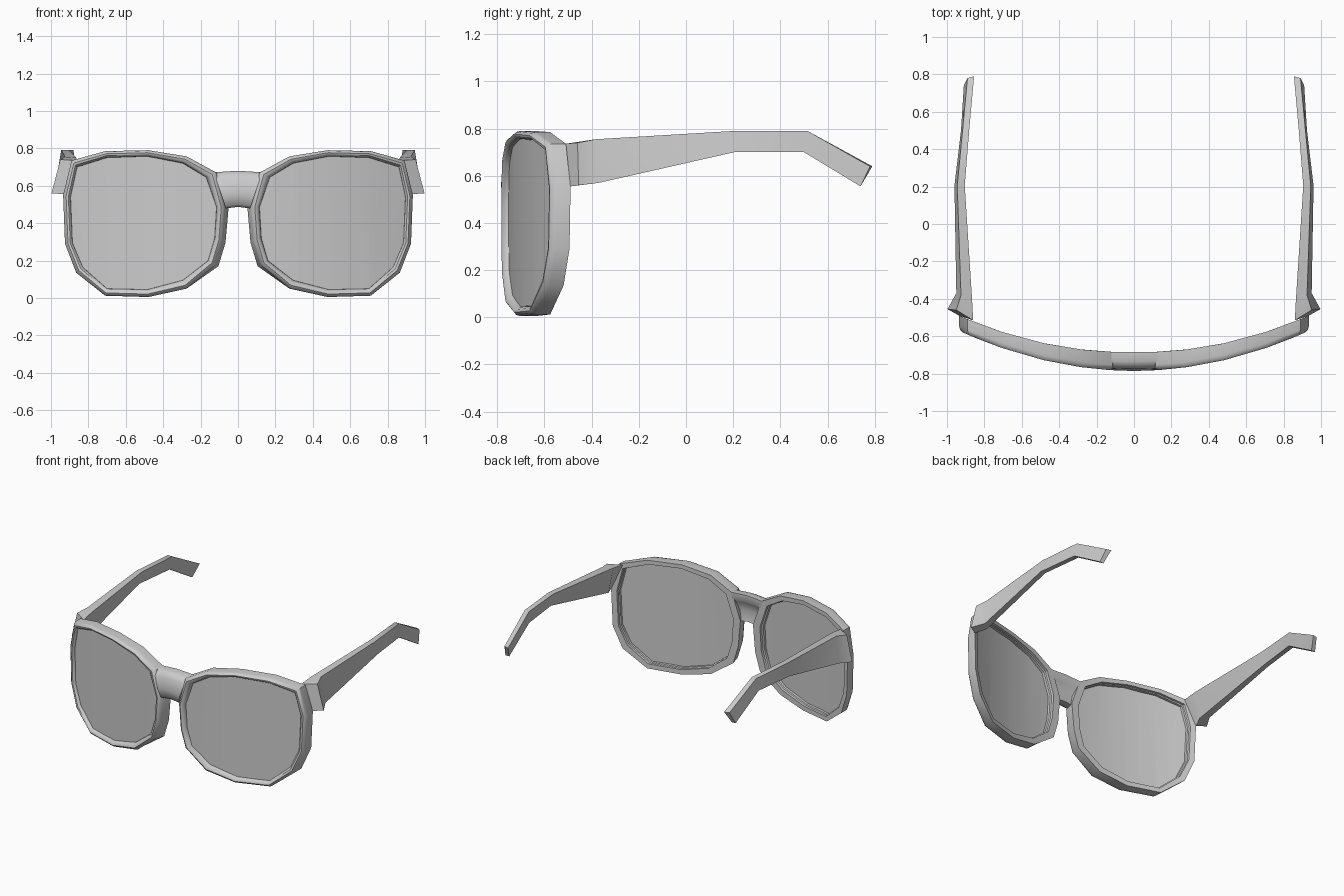
import bpy, bmesh, math

cube = bpy.data.objects.get("Cube")
if cube:
    bpy.data.objects.remove(cube, do_unlink=True)

grey = bpy.data.materials.new("plain grey")
grey.use_nodes = True
grey.diffuse_color = (0.6, 0.6, 0.6, 1)
grey.node_tree.nodes["Principled BSDF"].inputs["Base Color"].default_value = (0.6, 0.6, 0.6, 1)


def wrap(x, d):
    """Depth position on the face curve, d behind the front surface."""
    return -0.785 + 0.245 * x * x + d * (1 - 0.2 * abs(x))


def finish(name, bm, side=1, angle=35):
    for v in bm.verts:
        v.co.x *= side
    bmesh.ops.recalc_face_normals(bm, faces=bm.faces)
    mesh = bpy.data.meshes.new(name)
    bm.to_mesh(mesh)
    bm.free()
    mesh.materials.append(grey)
    ob = bpy.data.objects.new(name, mesh)
    bpy.context.collection.objects.link(ob)
    bpy.ops.object.select_all(action='DESELECT')
    ob.select_set(True)
    bpy.context.view_layer.objects.active = ob
    bpy.ops.object.shade_smooth_by_angle(angle=math.radians(angle))
    return ob


def loft(sections, closed=False):
    """Skin a list of equal point loops; cap the ends unless closed."""
    bm = bmesh.new()
    rows = [[bm.verts.new(p) for p in s] for s in sections]
    n = len(rows[0])
    pairs = list(zip(rows, rows[1:]))
    if closed:
        pairs.append((rows[-1], rows[0]))
    for a, b in pairs:
        for i in range(n):
            j = (i + 1) % n
            bm.faces.new((a[i], a[j], b[j], b[i]))
    if not closed:
        bm.faces.new(rows[0])
        bm.faces.new(rows[-1])
    return bm


# Rim outlines (x, z), from the bridge over the top and back by the nose
outer = [(.115, .67), (.275, .757), (.48, .79), (.71, .785), (.89, .735),
         (.935, .55), (.925, .29), (.865, .135), (.71, .012), (.48, .005),
         (.275, .05), (.105, .17), (.067, .295), (.05, .485)]
inner = [(.17, .645), (.295, .72), (.485, .757), (.70, .75), (.86, .70),
         (.895, .54), (.885, .295), (.83, .165), (.70, .05), (.485, .045),
         (.295, .095), (.16, .20), (.125, .32), (.115, .485)]
# Rim cross-section: (share of the way inward, depth)
profile = [(0, .1), (0, .03), (.12, .01), (.4, 0), (.7, .004), (.95, .02),
           (1, .035), (1, .075), (.85, .08), (.85, .1)]


def rim():
    sections = []
    for (ox, oz), (ix, iz) in zip(outer, inner):
        row = []
        for t, d in profile:
            if ox < .11:                       # nose side widens to the back
                t = t + (1 - t) * .35 * (1 - d / .1)
            x, z = ox + (ix - ox) * t, oz + (iz - oz) * t
            row.append((x, wrap(x, d), z))
        sections.append(row)
    return loft(sections, closed=True)


def lens():
    """Flat outline cut into strips, bent to the curve and thickened."""
    bm = bmesh.new()
    bm.faces.new([bm.verts.new((x, 0, z)) for x, z in inner])
    for k in range(2, 9):
        bmesh.ops.bisect_plane(bm, geom=bm.verts[:] + bm.edges[:] + bm.faces[:],
                               plane_co=(k * .1, 0, 0), plane_no=(1, 0, 0))
    back = bmesh.ops.extrude_face_region(bm, geom=bm.faces[:])["geom"]
    back = {v for v in back if isinstance(v, bmesh.types.BMVert)}
    for v in bm.verts:
        v.co.y = wrap(v.co.x, .055 if v in back else .03)
    return bm


# Arm stations: top inner, top outer, bottom outer, bottom inner
arm = [
    [(.86, -.515, .735), (.95, -.46, .74), (.997, -.455, .56), (.935, -.49, .555)],
    [(.865, -.415, .75), (.925, -.38, .755), (.95, -.37, .57), (.90, -.41, .565)],
    [(.905, .205, .79), (.945, .205, .79), (.96, .205, .70), (.925, .205, .70)],
    [(.88, .515, .79), (.915, .515, .79), (.925, .50, .70), (.89, .50, .70)],
    [(.855, .79, .64), (.89, .78, .64), (.91, .74, .555), (.88, .74, .555)],
]

for side, word in ((1, "left"), (-1, "right")):
    finish(word + "_rim", rim(), side, 40)
    finish(word + "_lens", lens(), side)
    finish(word + "_arm", loft(arm), side)

# Bridge: rounded front, hollowed towards the nose at the back
section = [(0, .67), (.01, .645), (.0, .56), (.012, .50), (.035, .487),
           (.085, .487), (.07, .56), (.09, .62), (.1, .635), (.1, .68), (.05, .68)]
rows = []
for u in (-1, -.5, 0, .5, 1):
    row = []
    for d, z in section:
        x = u * (.065 + (z - .487) * .33)
        row.append((x, wrap(x, max(d, .03) if z > .66 else d), z - .008 * abs(u)))
    rows.append(row)
finish("bridge", loft(rows), 1, 50)
